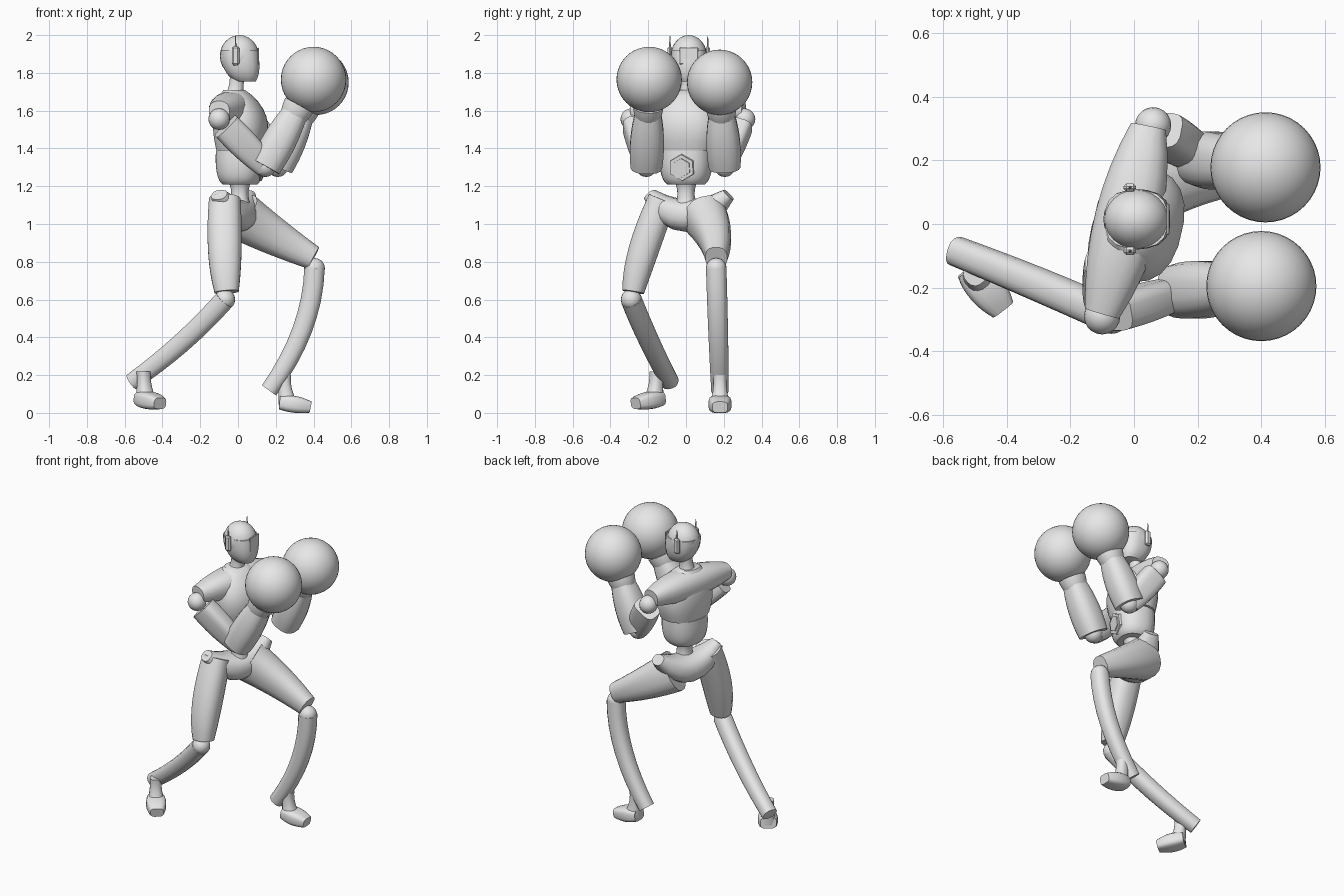
import bpy, bmesh
from math import cos, sin, pi, radians
from mathutils import Vector, Matrix

cube = bpy.data.objects.get("Cube")
if cube:
    bpy.data.objects.remove(cube)

colour = (0.8, 0.8, 0.8, 1)
grey = bpy.data.materials.new("plain_grey")
grey.use_nodes = True
grey.diffuse_color = colour
grey.node_tree.nodes["Principled BSDF"].inputs["Base Color"].default_value = colour

FORWARD_AXIS = Vector((1, 0, 0))
SIDE_AXIS = Vector((0, 1, 0))
UP_AXIS = Vector((0, 0, 1))


def finish(name, bm, angle=40):
    bmesh.ops.recalc_face_normals(bm, faces=bm.faces)
    mesh = bpy.data.meshes.new(name)
    bm.to_mesh(mesh)
    bm.free()
    mesh.materials.append(grey)
    part = bpy.data.objects.new(name, mesh)
    bpy.context.collection.objects.link(part)
    bpy.ops.object.select_all(action="DESELECT")
    part.select_set(True)
    bpy.context.view_layer.objects.active = part
    bpy.ops.object.shade_smooth_by_angle(angle=radians(angle))


def through(values, t):
    """Smooth curve through a start, middle and end value."""
    start, middle, end = values
    return start * (1 - t) * (1 - 2 * t) + middle * 4 * t * (1 - t) + end * t * (2 * t - 1)


def rounded(value, power):
    """Turn a circle coordinate into that of a squarer outline."""
    return abs(value) ** (2 / power) * (1 if value > 0 else -1)


def limb(name, points, radii, flat=1, side=SIDE_AXIS, power=2.4, level=False, steps=8, sides=16):
    """Skin a bent tube; flat scales it along side, level keeps its rings horizontal."""
    points = [Vector(point) for point in points]
    bm = bmesh.new()
    loops = []
    for i in range(steps + 1):
        t = i / steps
        centre, radius = through(points, t), through(radii, t)
        ahead = through(points, t + 0.1) - through(points, t - 0.1)
        normal = UP_AXIS if level else ahead.normalized()
        along = (side - normal * side.dot(normal)).normalized()
        across = along.cross(normal)
        loop = []
        for k in range(sides):
            angle = 2 * pi * (k + 0.5) / sides
            offset = across * rounded(cos(angle), power) + along * rounded(sin(angle), power) * flat
            loop.append(bm.verts.new(centre + offset * radius))
        loops.append(loop)
    for low, high in zip(loops, loops[1:]):
        for k in range(sides):
            bm.faces.new((low[k - 1], low[k], high[k], high[k - 1]))
    bm.faces.new(loops[0])
    bm.faces.new(loops[-1])
    finish(name, bm)


def ball(name, centre, radius, segments=20, scale=(1, 1, 1)):
    bm = bmesh.new()
    place = Matrix.Translation(centre) @ Matrix.Diagonal((*scale, 1))
    bmesh.ops.create_uvsphere(bm, u_segments=segments, v_segments=segments // 2,
                              radius=radius, matrix=place)
    finish(name, bm, 60)


def prism(name, matrix, radius, tip, depth):
    bm = bmesh.new()
    bmesh.ops.create_cone(bm, cap_ends=True, segments=6, radius1=radius, radius2=tip,
                          depth=depth, matrix=matrix)
    finish(name, bm, 30)


def box(name, centre, size, bevel):
    bm = bmesh.new()
    bmesh.ops.create_cube(bm, matrix=Matrix.Translation(centre) @ Matrix.Diagonal((*size, 1)))
    bmesh.ops.bevel(bm, geom=bm.edges[:], offset=bevel, segments=1, affect="EDGES")
    finish(name, bm, 30)


# Head: round skull, tapered jaw, thin visor and mirrored ear pieces
skull = Vector((0.007, 0.015, 1.89))
ball("skull", skull, 0.11, 24, (0.94, 0.87, 1))
limb("jaw", (skull + UP_AXIS * 0.03, skull + Vector((0.013, 0, -0.07)),
             skull + Vector((0.033, 0, -0.135))),
     (0.1, 0.094, 0.055), flat=0.92, power=2.6, level=True)
box("visor", skull + FORWARD_AXIS * 0.1, (0.009, 0.1, 0.09), 0.004)
for label, sign in (("left", 1), ("right", -1)):
    ear = skull + Vector((-0.02, sign * 0.1, 0))
    box(label + "_ear_piece", ear, (0.04, 0.025, 0.1), 0.009)
    prism(label + "_antenna", Matrix.Translation(ear + UP_AXIS * 0.07), 0.006, 0.002, 0.07)
limb("neck", ((-0.02, 0.01, 1.66), (-0.01, 0.01, 1.73), (0, 0.01, 1.8)),
     (0.06, 0.04, 0.045), level=True)

# Torso, turned slightly at the waist
twist = Matrix.Rotation(radians(-13), 3, "Z")
across_chest = twist @ SIDE_AXIS
core = Vector((0.01, 0, 0))


def trunk(name, heights, radii, flat, lean=0):
    points = [core + UP_AXIS * height for height in heights]
    points[-1].x -= lean
    limb(name, points, radii, flat, across_chest, level=True, sides=20)


trunk("waist", (1.06, 1.16, 1.24), (0.07, 0.045, 0.07), 1)
trunk("belly", (1.21, 1.27, 1.39), (0.09, 0.12, 0.125), 1.1)
trunk("chest", (1.39, 1.57, 1.71), (0.12, 0.135, 0.055), 1.3, lean=0.03)
limb("shoulder_yoke", ((-0.1, -0.28, 1.6), (-0.02, 0.015, 1.61), (0.045, 0.305, 1.6)),
     (0.057, 0.105, 0.057), flat=0.9, side=UP_AXIS)
facing = twist @ Vector((1, 0, -0.15))
turn = facing.to_track_quat("Z", "Y").to_matrix().to_4x4()
buckle = Matrix.Translation((0.12, -0.02, 1.3)) @ turn
prism("belly_hexagon", buckle, 0.075, 0.07, 0.03)
prism("belly_hexagon_core", buckle, 0.055, 0.05, 0.044)

# Pelvis with raised hip corners
limb("pelvis", ((-0.1, -0.19, 1.155), (-0.015, 0.01, 1.045), (0.05, 0.225, 1.155)),
     (0.045, 0.11, 0.045), flat=0.8, side=UP_AXIS)


# Legs: each has a thigh, knee ball, shin with raised heel, and a turned foot
def leg(label, thigh, thigh_radii, knee, shin, heel, sole, heading):
    limb(label + "_thigh", thigh, thigh_radii, flat=0.9)
    ball(label + "_knee", knee, 0.055)
    limb(label + "_shin", (knee, shin, heel), (0.055, 0.053, 0.047))
    turned = Matrix.Rotation(radians(heading), 3, "Z")
    sole = Vector(sole)

    def spot(forward, height):
        return sole + turned @ Vector((forward, 0, height))

    limb(label + "_ankle", (spot(-0.055, 0.2), spot(-0.05, 0.12), spot(-0.03, 0.04)),
         (0.036, 0.038, 0.055), side=turned @ SIDE_AXIS, level=True)
    limb(label + "_foot", (spot(-0.08, 0.055), spot(0, 0.045), spot(0.085, 0.03)),
         (0.036, 0.045, 0.03), flat=1.35, side=turned @ SIDE_AXIS, power=3.5)


leg("right", ((-0.07, -0.125, 1.13), (-0.07, -0.225, 0.86), (-0.06, -0.28, 0.64)),
    (0.085, 0.09, 0.065), (-0.07, -0.29, 0.6), (-0.3, -0.19, 0.37), (-0.56, -0.085, 0.165),
    (-0.465, -0.2, 0.02), -52)
leg("left", ((0.02, 0.1, 1.04), (0.2, 0.15, 0.93), (0.4, 0.16, 0.82)),
    (0.13, 0.1, 0.065), (0.405, 0.16, 0.765), (0.34, 0.17, 0.44), (0.165, 0.18, 0.12),
    (0.3, 0.18, 0), 0)


# Arms: shoulder ball, boxy upper arm, flared forearm, cuff and round glove
def arm(label, shoulder, elbow, glove):
    shoulder, elbow, glove = Vector(shoulder), Vector(elbow), Vector(glove)

    def segment(part, start, end, radii, flat, power):
        limb(label + part, (start, (start + end) / 2, end), radii, flat, power=power)

    ball(label + "_shoulder", shoulder, 0.057)
    ball(label + "_elbow", elbow, 0.056)
    ball(label + "_glove", glove, 0.173, 40)
    segment("_upper_arm", shoulder.lerp(elbow, 0.15), elbow, (0.078, 0.078, 0.06), 0.75, 3.5)
    wrist, cuff_end = elbow.lerp(glove, 0.6), elbow.lerp(glove, 0.7)
    segment("_forearm", elbow, wrist, (0.085, 0.09, 0.07), 1, 2.6)
    segment("_cuff", elbow.lerp(glove, 0.56), cuff_end, (0.07, 0.08, 0.085), 0.95, 2.2)


arm("right", (-0.1, -0.29, 1.555), (0.145, -0.21, 1.305), (0.4, -0.195, 1.765))
arm("left", (0.06, 0.31, 1.555), (0.21, 0.205, 1.305), (0.413, 0.178, 1.75))
